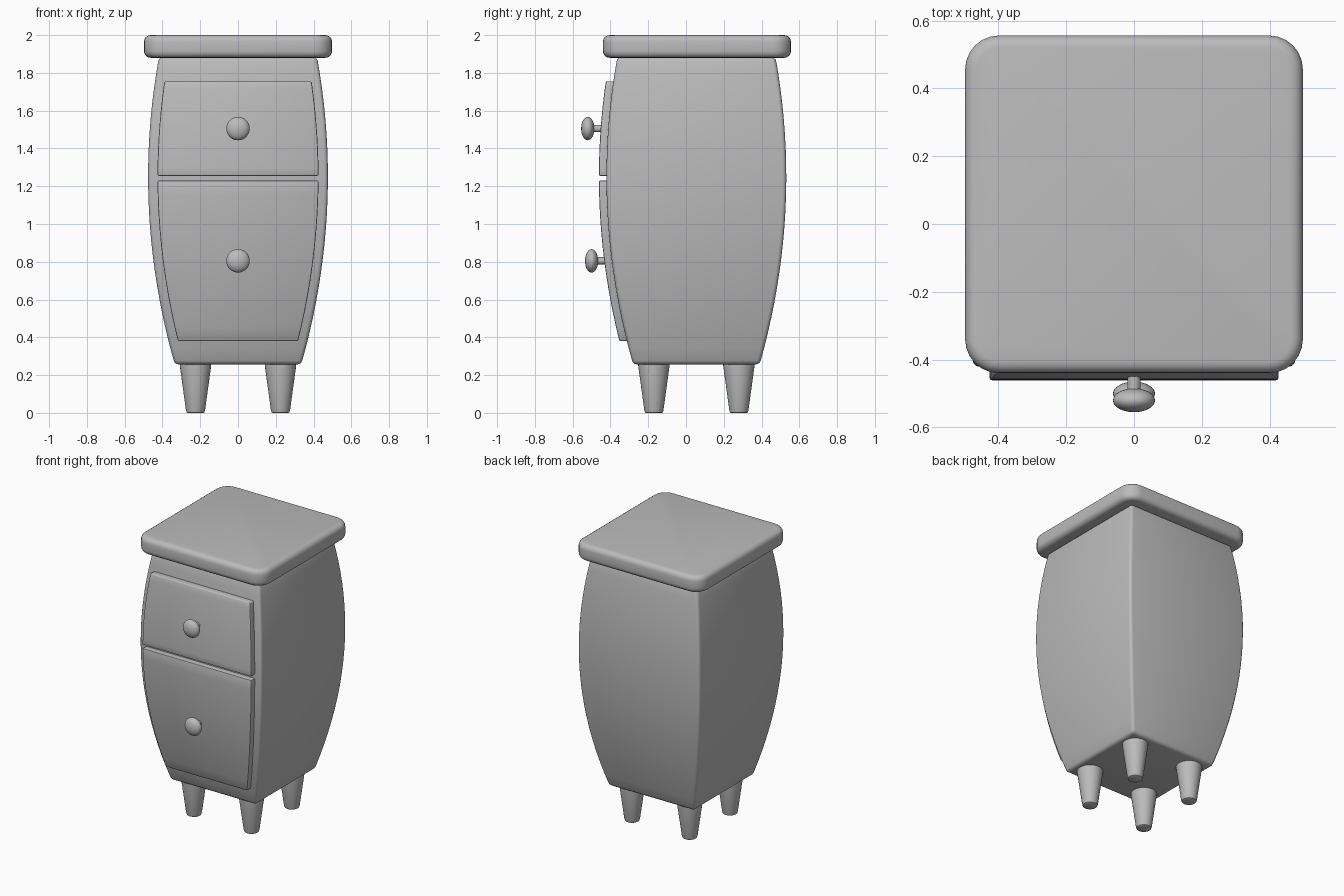
import bpy, bmesh, math
from mathutils import Matrix, Vector

if "Cube" in bpy.data.objects:
    bpy.data.objects.remove(bpy.data.objects["Cube"])

CY = 0.055            # depth centre of the cabinet
PLASTER = bpy.data.materials.new("plain_grey")
PLASTER.diffuse_color = (0.5, 0.5, 0.5, 1)
PLASTER.use_nodes = True
PLASTER.node_tree.nodes["Principled BSDF"].inputs["Base Color"].default_value = PLASTER.diffuse_color


def half(z):
    """Half width of the bulging body at height z."""
    return 0.476 - 0.143 * (z - 1.25) ** 2


def finish(bm, name, smooth=40):
    bmesh.ops.recalc_face_normals(bm, faces=bm.faces)
    me = bpy.data.meshes.new(name)
    bm.to_mesh(me)
    bm.free()
    me.materials.append(PLASTER)
    ob = bpy.data.objects.new(name, me)
    bpy.context.collection.objects.link(ob)
    bpy.ops.object.select_all(action='DESELECT')
    ob.select_set(True)
    bpy.context.view_layer.objects.active = ob
    bpy.ops.object.shade_smooth_by_angle(angle=math.radians(smooth))
    return ob


def bevel(bm, edges, width, segments):
    bmesh.ops.bevel(bm, geom=edges, offset=width, segments=segments,
                    profile=0.5, affect='EDGES', clamp_overlap=True)


def sharp(bm, limit=0.9):
    bm.normal_update()
    return [e for e in bm.edges if e.calc_face_angle(0) > limit]


def loft(z0, z1, n, ring):
    """Stack four-cornered rings between two heights and cap the ends."""
    bm = bmesh.new()
    rows = []
    for i in range(n + 1):
        z = z0 + (z1 - z0) * i / n
        rows.append([bm.verts.new((x, y, z)) for x, y in ring(z)])
    for a, b in zip(rows, rows[1:]):
        for k in range(4):
            j = (k + 1) % 4
            bm.faces.new((a[k], a[j], b[j], b[k]))
    bm.faces.new(rows[0][::-1])
    bm.faces.new(rows[-1])
    bmesh.ops.recalc_face_normals(bm, faces=bm.faces)
    return bm


def lathe(name, profile, matrix, steps=32):
    """Spin a (radius, height) profile about z, then place it."""
    bm = bmesh.new()
    vs = [bm.verts.new((r, 0, z)) for r, z in profile]
    es = [bm.edges.new(p) for p in zip(vs, vs[1:])]
    bmesh.ops.spin(bm, geom=vs + es, cent=(0, 0, 0), axis=(0, 0, 1),
                   angle=2 * math.pi, steps=steps)
    bmesh.ops.remove_doubles(bm, verts=bm.verts, dist=1e-5)
    bm.transform(matrix)
    return finish(bm, name)


# Bulging body
def body_ring(z):
    h = half(z)
    return [(-h, CY - h), (h, CY - h), (h, CY + h), (-h, CY + h)]


bm = loft(0.257, 1.882, 20, body_ring)
bevel(bm, sharp(bm), 0.02, 3)
finish(bm, "body")


# Drawer fronts that follow the bulge
def drawer_ring(z):
    w, y = half(z) - 0.05, CY - half(z)
    return [(-w, y - 0.04), (w, y - 0.04), (w, y + 0.02), (-w, y + 0.02)]


for name, z0, z1 in (("lower_drawer", 0.38, 1.23), ("upper_drawer", 1.255, 1.755)):
    bm = loft(z0, z1, 12, drawer_ring)
    bevel(bm, sharp(bm), 0.007, 2)
    finish(bm, name)

# Table top with rounded corners and edges
bm = bmesh.new()
bmesh.ops.create_cube(bm, size=1, matrix=Matrix.Translation((0, CY + 0.003, 1.94))
                      @ Matrix.Diagonal((0.996, 0.996, 0.12, 1)))
bevel(bm, [e for e in bm.edges
           if abs(e.verts[0].co.z - e.verts[1].co.z) > 0.05], 0.1, 6)
bevel(bm, sharp(bm), 0.035, 4)
finish(bm, "table_top")

# Tapered legs
leg = [(0, 0.005), (0.042, 0.005), (0.047, 0.008), (0.051, 0.016),
       (0.083, 0.25), (0.083, 0.27), (0, 0.27)]
leg = [(r, z - 0.005 if z < 0.01 else z) for r, z in leg]
for sx, side in ((-1, "left"), (1, "right")):
    for sy, end in ((-1, "front"), (1, "back")):
        lathe(f"{end}_{side}_leg", leg,
              Matrix.Translation((sx * 0.225, CY + sy * 0.225, 0)))

# Knobs: flattened ball on a short stem, pointing forward
for name, z, y in (("lower_knob", 0.805, -0.5), ("upper_knob", 1.505, -0.52)):
    ball = [(0.062 * math.sin(math.pi * i / 16), -0.035 * math.cos(math.pi * i / 16))
            for i in range(17)]
    place = Matrix.Translation((0, y, z)) @ Matrix.Rotation(math.pi / 2, 4, 'X')
    lathe(name, ball, place)
    lathe(name + "_stem", [(0, -0.1), (0.019, -0.1), (0.019, -0.02), (0, -0.02)],
          place, 20)
